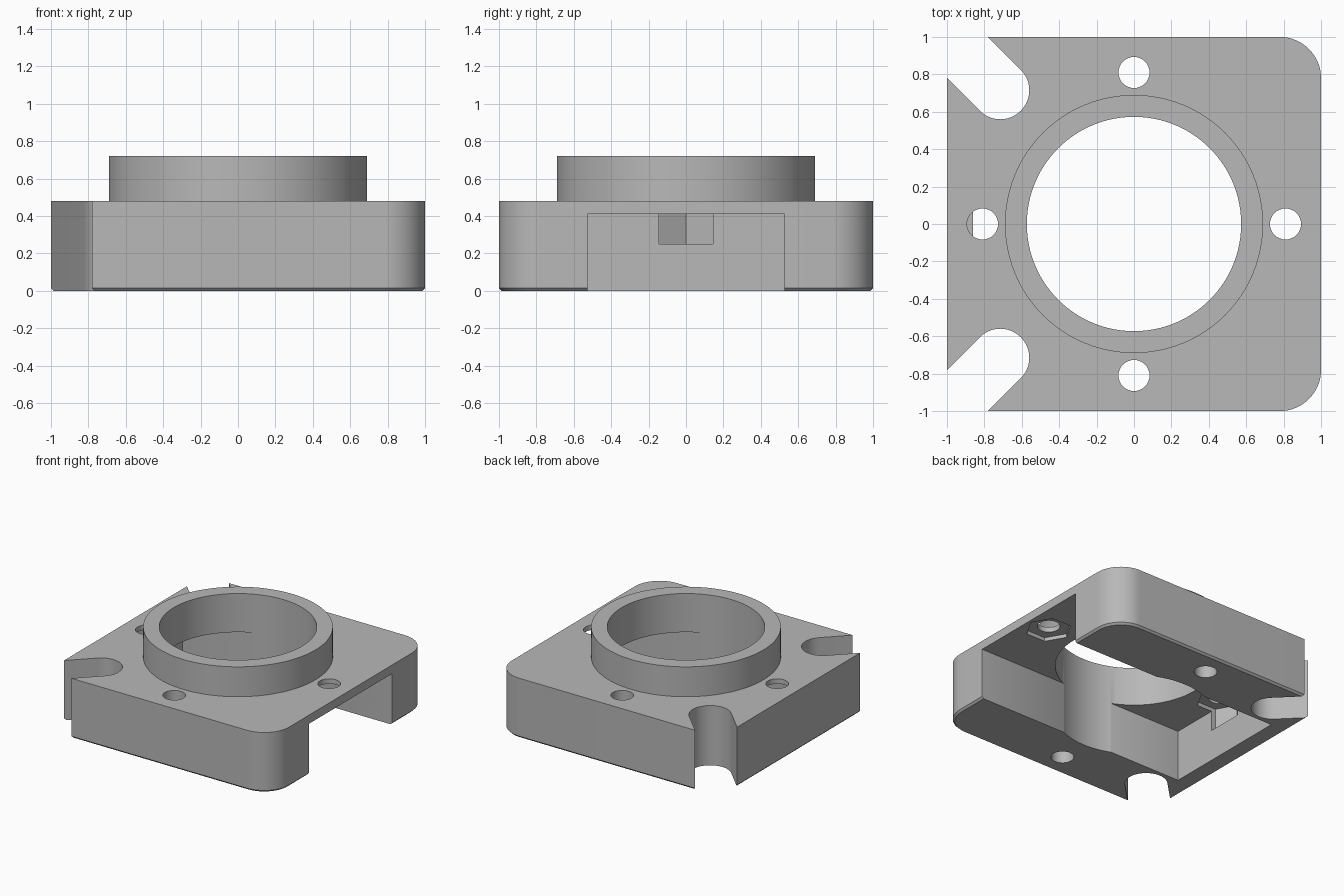
import bpy
import bmesh
from math import cos, sin, pi, radians

if "Cube" in bpy.data.objects:
    bpy.data.objects.remove(bpy.data.objects["Cube"])

# Main sizes
PLATE_TOP = 0.48
CEILING = 0.41
HOLE_AT = 0.81
NOTCH_AT = 0.715
NOTCH_R = 0.155
CORNER_R = 0.22

grey = bpy.data.materials.new("plain_grey")
grey.use_nodes = True
GREY = (0.48, 0.48, 0.48, 1)
grey.diffuse_color = GREY
grey.node_tree.nodes["Principled BSDF"].inputs["Base Color"].default_value = GREY


def arc(cx, cy, r, start, end, steps):
    """Points along an arc, angles in degrees."""
    return [(cx + r * cos(radians(start + (end - start) * i / steps)),
             cy + r * sin(radians(start + (end - start) * i / steps)))
            for i in range(steps + 1)]


def circle(cx, cy, r, sides):
    return arc(cx, cy, r, 0, 360, sides)[:-1]


def prism(name, layers):
    """Solid lofted through (outline, z) layers with matching outlines."""
    bm = bmesh.new()
    rings = [[bm.verts.new((x, y, z)) for x, y in pts] for pts, z in layers]
    n = len(rings[0])
    for low, high in zip(rings, rings[1:]):
        for i in range(n):
            j = (i + 1) % n
            bm.faces.new((low[i], low[j], high[j], high[i]))
    bm.faces.new(rings[0][::-1])
    bm.faces.new(rings[-1])
    bmesh.ops.recalc_face_normals(bm, faces=bm.faces)
    mesh = bpy.data.meshes.new(name)
    bm.to_mesh(mesh)
    bm.free()
    mesh.materials.append(grey)
    obj = bpy.data.objects.new(name, mesh)
    bpy.context.collection.objects.link(obj)
    return obj


def combine(target, tool, operation="DIFFERENCE"):
    """Apply a boolean and discard the tool object."""
    bpy.ops.object.select_all(action="DESELECT")
    bpy.context.view_layer.objects.active = target
    target.select_set(True)
    mod = target.modifiers.new("combine", "BOOLEAN")
    mod.operation = operation
    mod.solver = "EXACT"
    mod.object = tool
    bpy.ops.object.modifier_apply(modifier=mod.name)
    bpy.data.objects.remove(tool)


def plate_outline(half):
    """Square with the two +x corners rounded."""
    c = 1 - CORNER_R
    r = half - c
    return ([(-half, -half)] + arc(c, -c, r, -90, 0, 16)
            + arc(c, c, r, 0, 90, 16) + [(-half, half)])


# Plate with a fine chamfer around the bottom edge
housing = prism("mount_housing", [(plate_outline(0.985), 0),
                                  (plate_outline(1), 0.015),
                                  (plate_outline(1), PLATE_TOP)])

# Raised collar
combine(housing, prism("collar", [(circle(0, 0, 0.69, 96), 0.45),
                                  (circle(0, 0, 0.69, 96), 0.72)]), "UNION")


def cut(outline, low, high):
    combine(housing, prism("cutter", [(outline, low), (outline, high)]))


# Underside channel, open towards +x
cut([(-0.86, -0.527), (1.2, -0.527), (1.2, 0.527), (-0.86, 0.527)], -0.1, CEILING)

# Central bore
cut(circle(0, 0, 0.573, 96), -0.1, 0.9)

for side in (-1, 1):
    # Long screw holes through the side walls
    cut(circle(0, side * HOLE_AT, 0.083, 32), -0.1, 0.9)
    # Nut pockets and short screw holes through the ceiling
    cut(circle(side * HOLE_AT, 0, 0.168, 6), 0.25, CEILING + 0.03)
    cut(circle(side * HOLE_AT, 0, 0.083, 32), 0.3, 0.9)
    # Round-ended slots opening diagonally at the -x corners
    t = NOTCH_R / 2 ** 0.5
    slot = arc(-NOTCH_AT, NOTCH_AT, NOTCH_R, -135, 45, 24)
    slot += [(-1.3 + t, 1.3 + t), (-1.3 - t, 1.3 - t)]
    cut([(x, side * y) for x, y in slot], -0.1, 0.9)

bpy.ops.object.select_all(action="DESELECT")
housing.select_set(True)
bpy.context.view_layer.objects.active = housing
bpy.ops.object.shade_smooth_by_angle(angle=radians(30))
